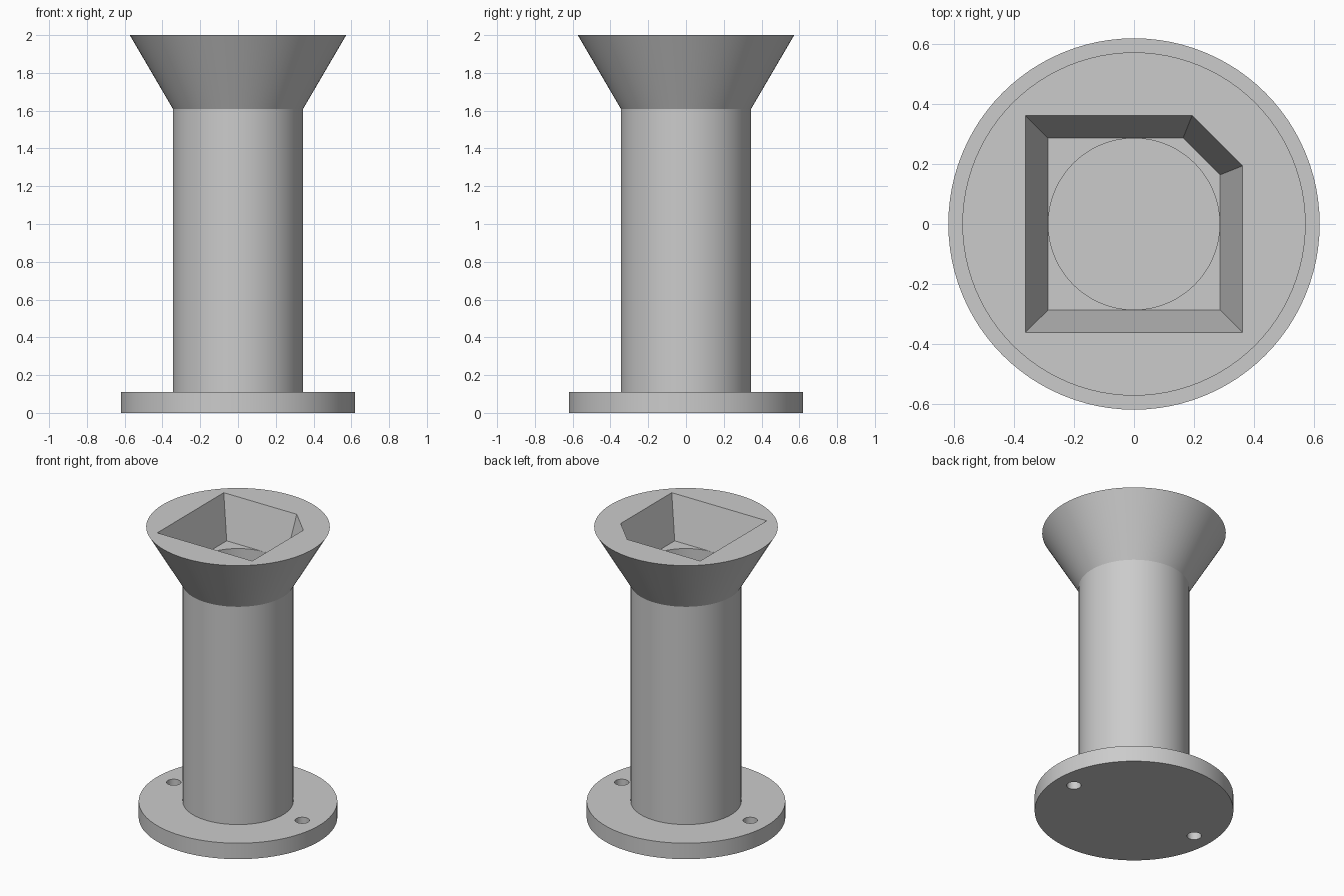
import bpy, bmesh
from math import cos, sin, pi, radians

cube = bpy.data.objects.get("Cube")
if cube:
    bpy.data.objects.remove(cube, do_unlink=True)

SIDES = 96
FLANGE_TOP = 0.11
LEDGE = 1.717

grey = bpy.data.materials.new("plain_grey")
grey.use_nodes = True
colour = (0.6, 0.6, 0.6, 1)
grey.diffuse_color = colour
grey.node_tree.nodes["Principled BSDF"].inputs["Base Color"].default_value = colour


def circle(radius, x=0):
    return [(x + radius * cos(2 * pi * i / SIDES), radius * sin(2 * pi * i / SIDES))
            for i in range(SIDES)]


def loft(name, sections):
    """Closed solid through a stack of (outline, height) sections."""
    bm = bmesh.new()
    rings = [[bm.verts.new((x, y, z)) for x, y in outline] for outline, z in sections]
    for low, high in zip(rings, rings[1:]):
        n = len(low)
        for i in range(n):
            j = (i + 1) % n
            bm.faces.new((low[i], low[j], high[j], high[i]))
    bm.faces.new(rings[0][::-1])
    bm.faces.new(rings[-1])
    bmesh.ops.recalc_face_normals(bm, faces=bm.faces)
    mesh = bpy.data.meshes.new(name)
    bm.to_mesh(mesh)
    bm.free()
    obj = bpy.data.objects.new(name, mesh)
    bpy.context.collection.objects.link(obj)
    mesh.materials.append(grey)
    return obj


def cut(target, cutter):
    """Subtract the cutter, bake the result and drop the cutter."""
    cutter.hide_render = True
    mod = target.modifiers.new("cut", 'BOOLEAN')
    mod.operation = 'DIFFERENCE'
    mod.solver = 'EXACT'
    mod.object = cutter
    bpy.context.view_layer.objects.active = target
    bpy.ops.object.modifier_apply(modifier=mod.name)
    bpy.data.objects.remove(cutter, do_unlink=True)


def smooth(obj):
    bpy.ops.object.select_all(action='DESELECT')
    obj.select_set(True)
    bpy.context.view_layer.objects.active = obj
    bpy.ops.object.shade_smooth_by_angle(angle=radians(28))


def socket_outline(half, chamfer):
    """Square with its back left corner cut off."""
    return [(-half, -half), (half, -half), (half, chamfer), (chamfer, half), (-half, half)]


# Base flange with two screw holes
flange = loft("base_flange", [(circle(0.62), 0), (circle(0.62), FLANGE_TOP)])
for side in (-1, 1):
    hole = circle(0.045, side * 0.49)
    cut(flange, loft("screw_hole_cutter", [(hole, -0.1), (hole, 0.3)]))

# Column with flared head
column = loft("column_and_flared_head", [
    (circle(0.345), FLANGE_TOP - 0.03), (circle(0.345), 1.61), (circle(0.573), 2)])

# Round bore, then the tapered keyed socket above it
cut(column, loft("bore_cutter", [(circle(0.286), FLANGE_TOP), (circle(0.286), LEDGE + 0.1)]))
grow = 1.1 / 2.83  # extends the taper a little past the rim
cut(column, loft("socket_cutter", [
    (socket_outline(0.287, 0.164), LEDGE),
    (socket_outline(0.362 + 0.075 * grow, 0.194 + 0.03 * grow), 2 + 0.283 * grow)]))

for part in (flange, column):
    smooth(part)
